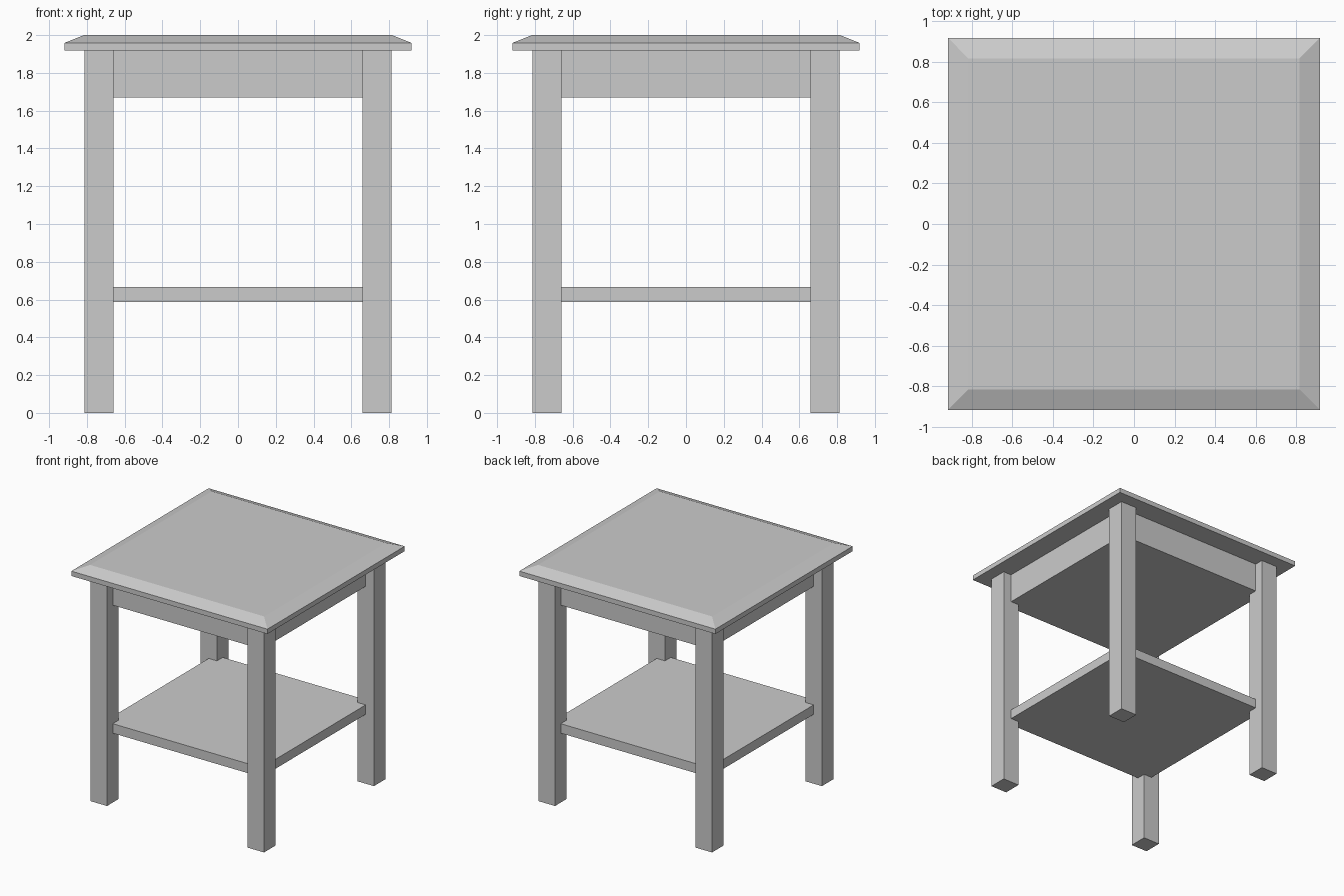
import bpy, bmesh

if "Cube" in bpy.data.objects:
    bpy.data.objects.remove(bpy.data.objects["Cube"])


def add_object(name, bm):
    bmesh.ops.recalc_face_normals(bm, faces=bm.faces)
    mesh = bpy.data.meshes.new(name)
    bm.to_mesh(mesh)
    bm.free()
    obj = bpy.data.objects.new(name, mesh)
    bpy.context.collection.objects.link(obj)
    return obj


def box(name, x, y, half, z0, z1):
    """Square block centred at x, y, spanning z0 to z1."""
    bm = bmesh.new()
    bmesh.ops.create_cube(bm, size=1)
    bmesh.ops.scale(bm, vec=(2 * half, 2 * half, z1 - z0), verts=bm.verts)
    bmesh.ops.translate(bm, vec=(x, y, (z0 + z1) / 2), verts=bm.verts)
    return add_object(name, bm)


def tapered_slab(name, sections):
    """Stack of square sections given as (half width, z)."""
    bm = bmesh.new()
    rings = [[bm.verts.new((sx * h, sy * h, z))
              for sx, sy in ((-1, -1), (1, -1), (1, 1), (-1, 1))]
             for h, z in sections]
    bm.faces.new(rings[0][::-1])
    bm.faces.new(rings[-1])
    for a, b in zip(rings, rings[1:]):
        for i in range(4):
            j = (i + 1) % 4
            bm.faces.new((a[i], a[j], b[j], b[i]))
    return add_object(name, bm)


LEG_CENTRE = 0.735
LEG_HALF = 0.077
TOP_UNDERSIDE = 1.918

# Four square legs
for side, sx in (("left", -1), ("right", 1)):
    for end, sy in (("front", -1), ("back", 1)):
        box(f"{end}_{side}_leg", sx * LEG_CENTRE, sy * LEG_CENTRE,
            LEG_HALF, 0, TOP_UNDERSIDE)

# Apron block and lower shelf, both reaching the leg centres
box("apron", 0, 0, LEG_CENTRE, 1.67, TOP_UNDERSIDE)
box("lower_shelf", 0, 0, LEG_CENTRE, 0.587, 0.667)

# Tabletop with a wide chamfer round its upper edge
tapered_slab("tabletop", [(0.918, TOP_UNDERSIDE), (0.918, 1.959), (0.815, 2.0)])
